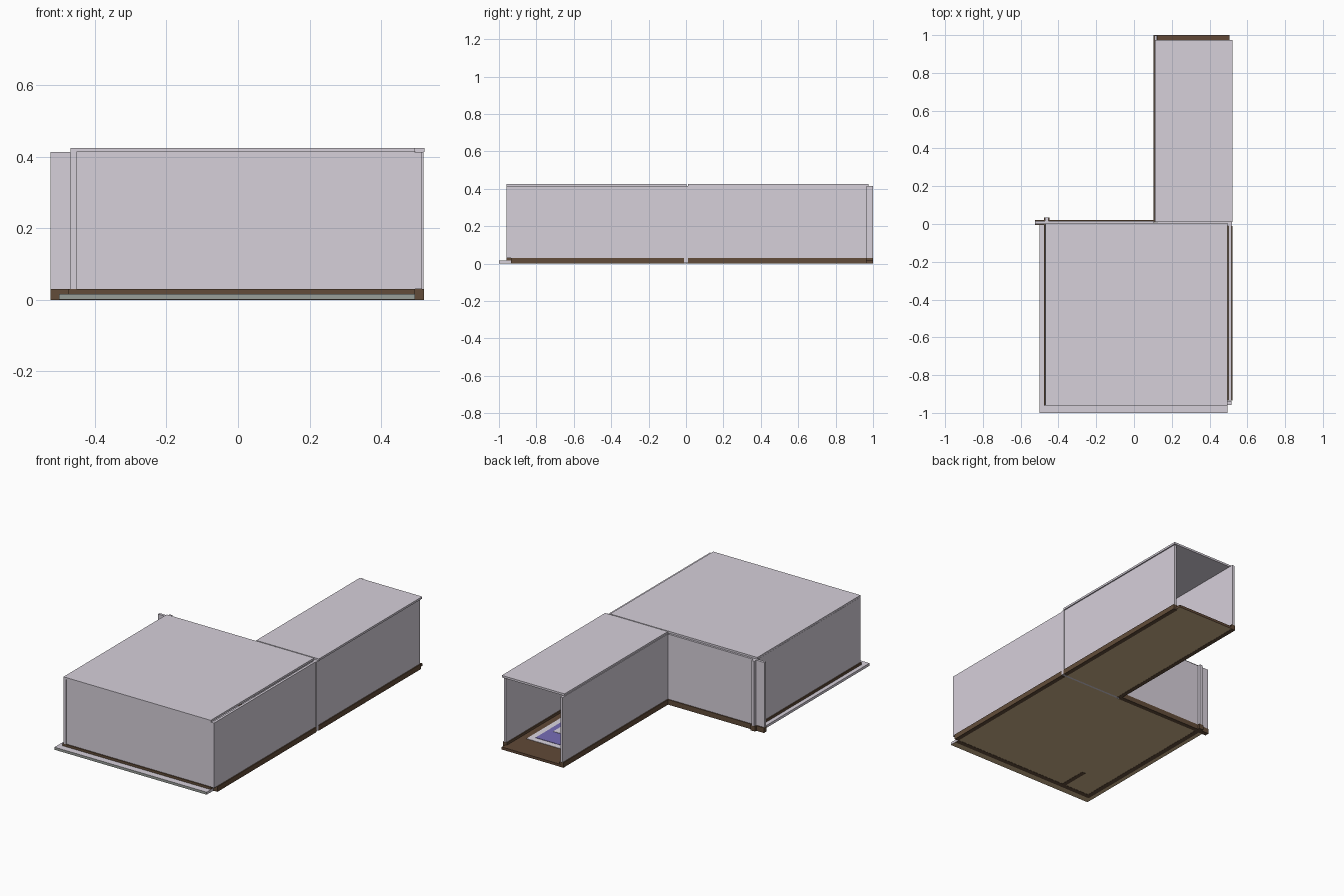
import bpy, bmesh, math

if "Cube" in bpy.data.objects:
    bpy.data.objects.remove(bpy.data.objects["Cube"])

def mat(name, srgb):
    m = bpy.data.materials.new(name)
    lin = [c / 12.92 if c <= 0.04045 else ((c + 0.055) / 1.055) ** 2.4 for c in srgb]
    m.diffuse_color = (*lin, 1)
    m.use_nodes = True
    m.node_tree.nodes["Principled BSDF"].inputs["Base Color"].default_value = m.diffuse_color
    return m

GREY = mat("wall grey", (0.84, 0.815, 0.855))
STONE = mat("sill stone grey", (0.60, 0.62, 0.60))
BROWN = mat("baseboard brown", (0.385, 0.30, 0.225))
WOOD = mat("floor wood brown", (0.38, 0.285, 0.215))
TAN = mat("underside tan", (0.81, 0.70, 0.54))
WHITE = mat("rug white", (0.86, 0.84, 0.88))
BLUE = mat("rug violet blue", (0.47, 0.43, 0.72))

def box(name, x0, x1, y0, y1, z0, z1, material, under=None, front=None):
    bm = bmesh.new()
    bmesh.ops.create_cube(bm, size=1)
    for v in bm.verts:
        v.co = ((x0 + x1) / 2 + v.co.x * (x1 - x0),
                (y0 + y1) / 2 + v.co.y * (y1 - y0),
                (z0 + z1) / 2 + v.co.z * (z1 - z0))
    me = bpy.data.meshes.new(name)
    bm.normal_update()
    # underside and front edge may have their own colours
    for f in bm.faces:
        if under and f.normal.z < -0.5:
            f.material_index = 1
        if front and f.normal.y < -0.5:
            f.material_index = 2
    bm.to_mesh(me)
    bm.free()
    for m in (material, under, front):
        if m:
            me.materials.append(m)
    ob = bpy.data.objects.new(name, me)
    bpy.context.collection.objects.link(ob)
    return ob

def wall(name, x0, x1, y0, y1):
    """Thin wall with a skirting board standing proud on both long sides."""
    box(name, x0, x1, y0, y1, 0.006, 0.414, GREY)
    dx, dy = (0.005, 0) if x1 - x0 < y1 - y0 else (0, 0.005)
    e = 0.0005
    box(name + "_baseboard", x0 - dx - e, x1 + dx + e, y0 - dy - e, y1 + dy + e, 0, 0.03, BROWN)

# Floors
box("room_floor", -0.5, 0.495, -1.0, -0.004, 0.001, 0.016, GREY, TAN, STONE)
box("corridor_floor", 0.105, 0.505, 0.008, 1.0, 0.001, 0.016, WOOD, TAN)

# Walls of the main room
wall("left_wall", -0.47, -0.452, -0.96, 0.034)
wall("right_wall", 0.5, 0.515, -0.935, -0.01)
wall("front_wall", -0.452, 0.494, -0.955, -0.937)
box("front_right_post", 0.494, 0.515, -0.959, -0.936, 0.03, 0.414, GREY)
wall("back_wall", -0.524, 0.105, 0.001, 0.016)
wall("partition_wall", -0.28, -0.265, -0.937, -0.76)

# Walls of the corridor
wall("corridor_left_wall", 0.108, 0.122, 0.008, 0.999)
wall("corridor_right_wall", 0.5, 0.515, 0.01, 0.965)

# Frame between room and corridor
box("frame_right_post", 0.496, 0.519, -0.01, 0.01, 0.004, 0.414, GREY)
box("frame_threshold", 0.122, 0.496, -0.004, 0.008, 0.001, 0.016, GREY)
box("frame_header", 0.122, 0.496, -0.002, 0.014, 0.395, 0.415, GREY)

# Ceilings
box("room_ceiling", -0.469, 0.494, -0.96, 0.004, 0.413, 0.425, GREY)
box("corridor_ceiling", 0.112, 0.522, 0.01, 0.975, 0.413, 0.425, GREY)

# Corridor rug: border, field and light centre
box("rug_border", 0.17, 0.455, 0.3, 0.84, 0.016, 0.018, WHITE)
box("rug_field", 0.205, 0.42, 0.335, 0.805, 0.018, 0.020, BLUE)
box("rug_centre", 0.26, 0.385, 0.45, 0.69, 0.020, 0.022, WHITE)
